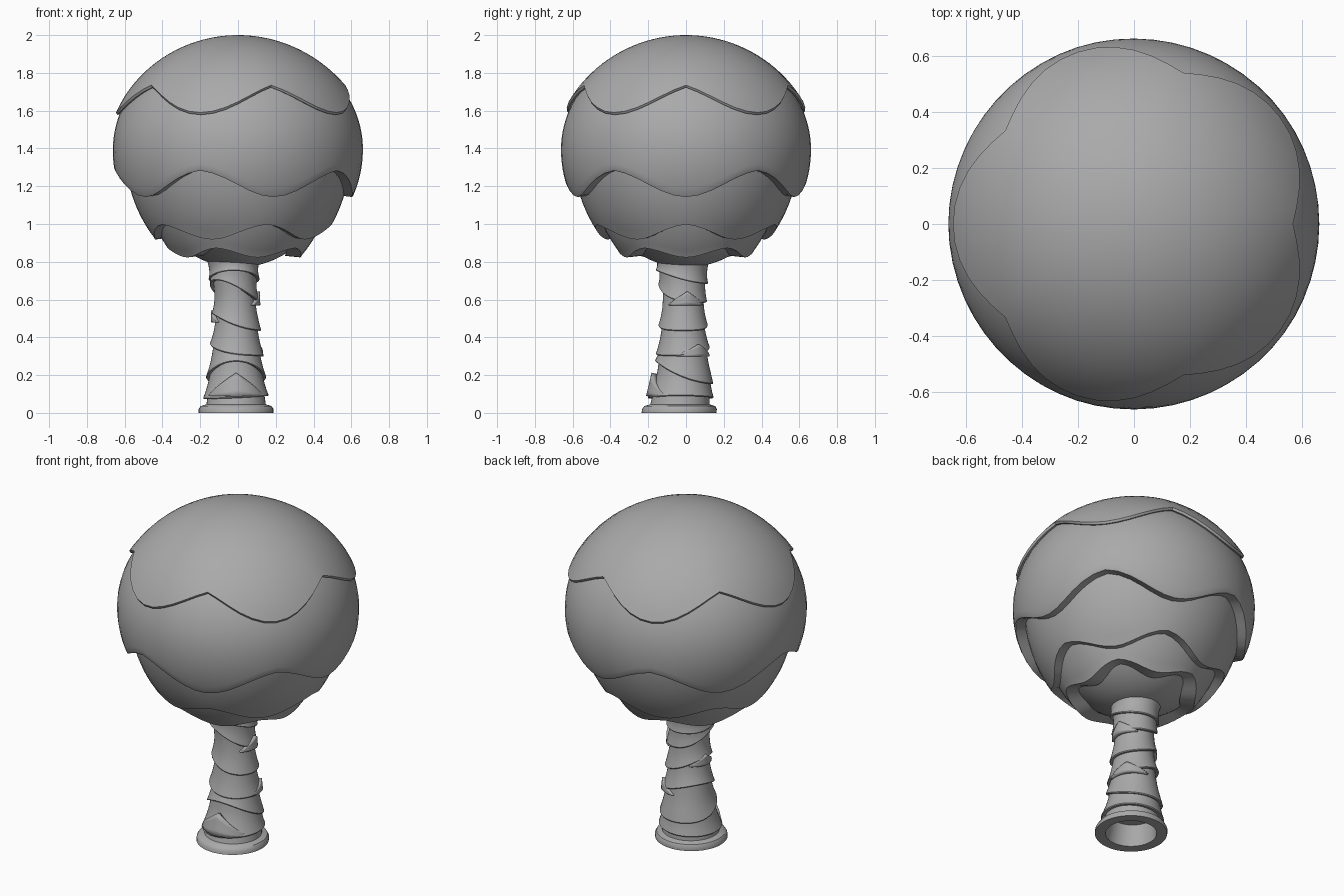
import bpy, bmesh
from math import sin, cos, pi, sqrt, radians

cube = bpy.data.objects.get("Cube")
if cube:
    bpy.data.objects.remove(cube, do_unlink=True)

grey = bpy.data.materials.new("plain_grey")
grey.use_nodes = True
grey.diffuse_color = (0.4, 0.4, 0.4, 1)
grey.node_tree.nodes["Principled BSDF"].inputs["Base Color"].default_value = (0.4, 0.4, 0.4, 1)


def make_object(name, rows, closed=True, angle=40):
    """Skin rows of points, listed from top to bottom."""
    bm = bmesh.new()
    grid = [[bm.verts.new(p) for p in row] for row in rows]
    n = len(rows[0])
    for up, low in zip(grid, grid[1:]):
        for j in range(n if closed else n - 1):
            k = (j + 1) % n
            bm.faces.new((up[j], low[j], low[k], up[k]))
    bmesh.ops.remove_doubles(bm, verts=bm.verts, dist=0.0005)
    mesh = bpy.data.meshes.new(name)
    bm.to_mesh(mesh)
    bm.free()
    mesh.materials.append(grey)
    obj = bpy.data.objects.new(name, mesh)
    bpy.context.collection.objects.link(obj)
    bpy.ops.object.select_all(action='DESELECT')
    obj.select_set(True)
    bpy.context.view_layer.objects.active = obj
    bpy.ops.object.shade_smooth_by_angle(angle=radians(angle))
    return obj


def shell(name, top, edge, radius, flare=0.015, tuck=0.05, lip=0.012,
          start=0.0, power=1.0, segs=60, steps=14, centre=lambda z: (0, 0)):
    """Round layer hanging from top down to a wavy lower edge with a turned-in lip."""
    angles = [2 * pi * j / segs for j in range(segs)]

    def ring(fn):
        pts = []
        for a in angles:
            r, z = fn(a)
            cx, cy = centre(z)
            pts.append((cx + r * cos(a), cy + r * sin(a), z))
        return pts

    def wall(t):
        def fn(a):
            z = top + (edge(a) - top) * t ** power
            return max(radius(z) + start + (flare - start) * t ** 3, 0), z
        return fn

    rows = [ring(wall(i / steps)) for i in range(steps + 1)]
    if tuck:
        def rim(inset, drop):
            return lambda a: (radius(edge(a)) + flare - inset, edge(a) - drop)
        rows += [ring(rim(lip * 0.6, lip)), ring(rim(tuck, lip * 0.3))]
    return make_object(name, rows)


def dome(width, up, down, middle=1.4):
    """Radius of an egg shape at height z."""
    def radius(z):
        h = (z - middle) / (up if z > middle else down)
        return width * sqrt(max(0, 1 - h * h))
    return radius


def scallop(low, high, phase=0.0, point=0.5):
    """Five-lobed edge height; point makes the peaks sharper."""
    def edge(a):
        b = a - phase
        u = (1 - point) * (1 + cos(5 * b)) / 2 + point * (1 - abs(sin(2.5 * b)))
        return low + (high - low) * u
    return edge


# Leaf canopy: overlapping scalloped layers
half = pi / 5
shell("canopy_cap", 2.0, scallop(1.59, 1.735), dome(0.66, 0.6, 0.6),
      flare=0.02, tuck=0.06, power=2.0, steps=20)
shell("canopy_upper_layer", 1.82, scallop(1.155, 1.295, half, 0.2), dome(0.66, 0.58, 0.625),
      flare=0.005, tuck=0.08, steps=20)
shell("canopy_middle_layer", 1.45, scallop(0.93, 1.01, 0, 0.25), dome(0.60, 0.68, 0.68),
      flare=0.012, tuck=0.08)
shell("canopy_lower_layer", 1.2, scallop(0.835, 0.885, half, 0.25), dome(0.53, 0.72, 0.72),
      flare=0.01, tuck=0.09)
shell("canopy_core", 1.15, lambda a: 0.77, dome(0.54, 0.63, 0.63),
      flare=0, tuck=0, power=0.5)


# Trunk
def trunk_radius(z):
    r = 0.112 + 0.06 * max(0, 1 - z / 0.55) ** 1.4
    return r + 0.03 * max(0, (z - 0.6) / 0.2) ** 2


def trunk_centre(z):
    return -0.01 - 0.015 * max(0, z - 0.5) / 0.3, -0.015 - 0.022 * max(0, 1 - z / 0.2)


profile = [(trunk_radius(z) - 0.008, z) for z in (0.85, 0.78, 0.7, 0.6, 0.5, 0.4, 0.3, 0.2, 0.1, 0.045)]
profile += [(0.188, 0.036), (0.198, 0.02), (0.198, 0), (0.14, 0), (0.125, 0.12), (0, 0.12)]
rows = []
for r, z in profile:
    cx, cy = trunk_centre(z)
    rows.append([(cx + r * cos(2 * pi * j / 40), cy + r * sin(2 * pi * j / 40), z) for j in range(40)])
make_object("trunk_core", rows)

# Bark sleeves with tilted lower edges: height, tilt, direction of the high side
bark = [(0.715, 0.035, -90), (0.635, 0.06, -135), (0.475, 0.045, 180),
        (0.335, 0.035, 150), (0.205, 0.06, -90), (0.085, 0.008, 0)]
for i, (height, tilt, high) in enumerate(bark):
    def sleeve_edge(a, h=height, t=tilt, d=radians(high)):
        return h + t * cos(a - d) + 0.2 * t * cos(2 * (a - d))
    shell(f"bark_sleeve_{i + 1}", min(height + 0.22, 0.84), sleeve_edge, trunk_radius,
          flare=0.014, tuck=0.03, lip=0.005, start=-0.006, segs=40, steps=8, centre=trunk_centre)


# Loose pointed bark chips
def chip(name, direction, spread, low, height, lift):
    rows = []
    for i in range(5):
        row = []
        for j in range(13):
            s = j / 6 - 1
            z = low + (1 - i / 4) * height * (1 - abs(s)) + 0.003 * (1 - i / 4)
            a = radians(direction + spread * s)
            r = trunk_radius(z) + lift * (1 - 0.6 * abs(s))
            cx, cy = trunk_centre(z)
            row.append((cx + r * cos(a), cy + r * sin(a), z))
        rows.append(row)
    obj = make_object(name, rows, closed=False)
    solid = obj.modifiers.new("thickness", 'SOLIDIFY')
    solid.thickness = 0.03
    solid.offset = -1


chip("bark_chip_front", -90, 60, 0.09, 0.12, 0.026)
chip("bark_chip_left", 35, 50, 0.3, 0.06, 0.022)
chip("bark_chip_right", 170, 45, 0.48, 0.06, 0.02)
chip("bark_chip_upper", 10, 50, 0.57, 0.07, 0.022)
